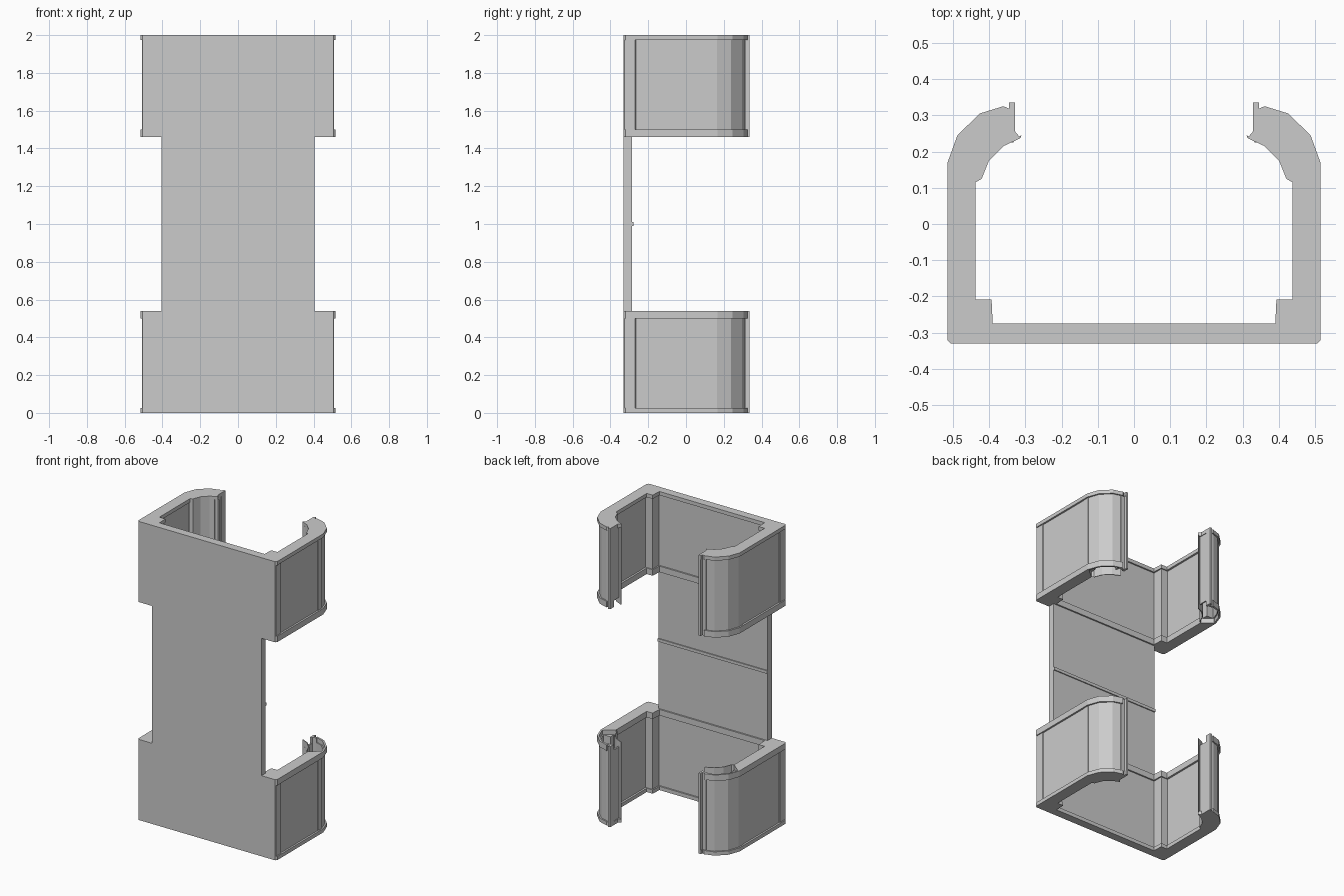
import bpy, bmesh
from mathutils import Vector

if "Cube" in bpy.data.objects:
    bpy.data.objects.remove(bpy.data.objects["Cube"])


def prism(name, pts, z0, z1, mirror=True, flip=True):
    """Extrude an xy outline from z0 to z1; mirror in x; repeat for the upper clamp."""
    spans = [(z0, z1, "lower")]
    if flip:
        spans.append((2 - z1, 2 - z0, "upper"))
    for a, b, tag in spans:
        bm = bmesh.new()
        for s in ((1, -1) if mirror else (1,)):
            f = bm.faces.new([bm.verts.new((s * x, y, a)) for x, y in pts])
            ext = bmesh.ops.extrude_face_region(bm, geom=[f], use_keep_orig=True)
            for v in ext["geom"]:
                if isinstance(v, bmesh.types.BMVert):
                    v.co.z = b
        bmesh.ops.recalc_face_normals(bm, faces=bm.faces)
        me = bpy.data.meshes.new(name)
        bm.to_mesh(me)
        bm.free()
        ob = bpy.data.objects.new(f"{tag}_{name}" if flip else name, me)
        bpy.context.collection.objects.link(ob)


def box(x0, x1, y0, y1):
    return [(x0, y0), (x1, y0), (x1, y1), (x0, y1)]


def skin(path, k, centre=Vector((0.35, 0.14))):
    """Thin strip following a path, thickened by scaling about the curve centre."""
    return path + [tuple(centre + (Vector(p) - centre) * k) for p in reversed(path)]


# Curve outlines of the right arm
outer = [(0.515, 0.168), (0.487, 0.245), (0.425, 0.305), (0.36, 0.325)]
outer_body = [(0.505, 0.165), (0.479, 0.239), (0.42, 0.297), (0.36, 0.316)]
inner = [(0.437, 0.115), (0.42, 0.125), (0.40, 0.175), (0.36, 0.215), (0.313, 0.237)]
tip = [(0.345, 0.318), (0.345, 0.335), (0.328, 0.335), (0.328, 0.255)]

# Back plate with its waist, cross ridge and ledges
prism("plate_waist", box(-0.405, 0.405, -0.33, -0.285), 0.54, 1.46, False, False)
prism("waist_ridge", box(-0.405, 0.405, -0.29, -0.278), 0.99, 1.01, False, False)
prism("plate_end", box(-0.505, 0.505, -0.33, -0.285), 0, 0.54, False)
prism("plate_base_ledge", box(-0.45, 0.45, -0.30, -0.275), 0, 0.025, False)
prism("plate_inner_ledge", box(-0.45, 0.45, -0.30, -0.275), 0.50, 0.54, False)

# Solid end rim: straight side plus closed curve
corner = [(0.39, -0.33), (0.505, -0.33), (0.515, -0.32)]
foot = [(0.437, -0.208), (0.393, -0.208), (0.39, -0.27)]
prism("end_rim", corner + outer + tip + inner[::-1] + foot, 0, 0.025)

# Inner rim: straight side only, the curve stays open
prism("inner_rim", corner + [outer[0], (0.50, 0.168), (0.437, 0.115)] + foot, 0.50, 0.54)
prism("inner_rim_curve", skin(outer, 0.93), 0.50, 0.54)

# Side wall with corner posts
prism("side_wall", box(0.45, 0.503, -0.29, 0.155), 0.02, 0.51)
prism("corner_post", [(0.40, -0.33), (0.503, -0.33), (0.508, -0.325),
                      (0.508, -0.27), (0.45, -0.215), (0.40, -0.215)], 0.02, 0.51)
prism("wall_end_post", box(0.445, 0.506, 0.125, 0.165), 0.02, 0.51)

# Hollow curved arm: outer skin, inner skin, end lip
prism("arm_outer_skin", skin(outer_body, 0.94), 0.02, 0.51)
prism("arm_inner_skin", skin(inner, 1.08), 0.02, 0.54)
prism("arm_end_lip", box(0.328, 0.342, 0.295, 0.335), 0, 0.54)
prism("arm_lip_joint", box(0.335, 0.37, 0.302, 0.316), 0.02, 0.54)
prism("arm_end_flange", box(0.332, 0.342, 0.225, 0.30), 0.02, 0.50)
